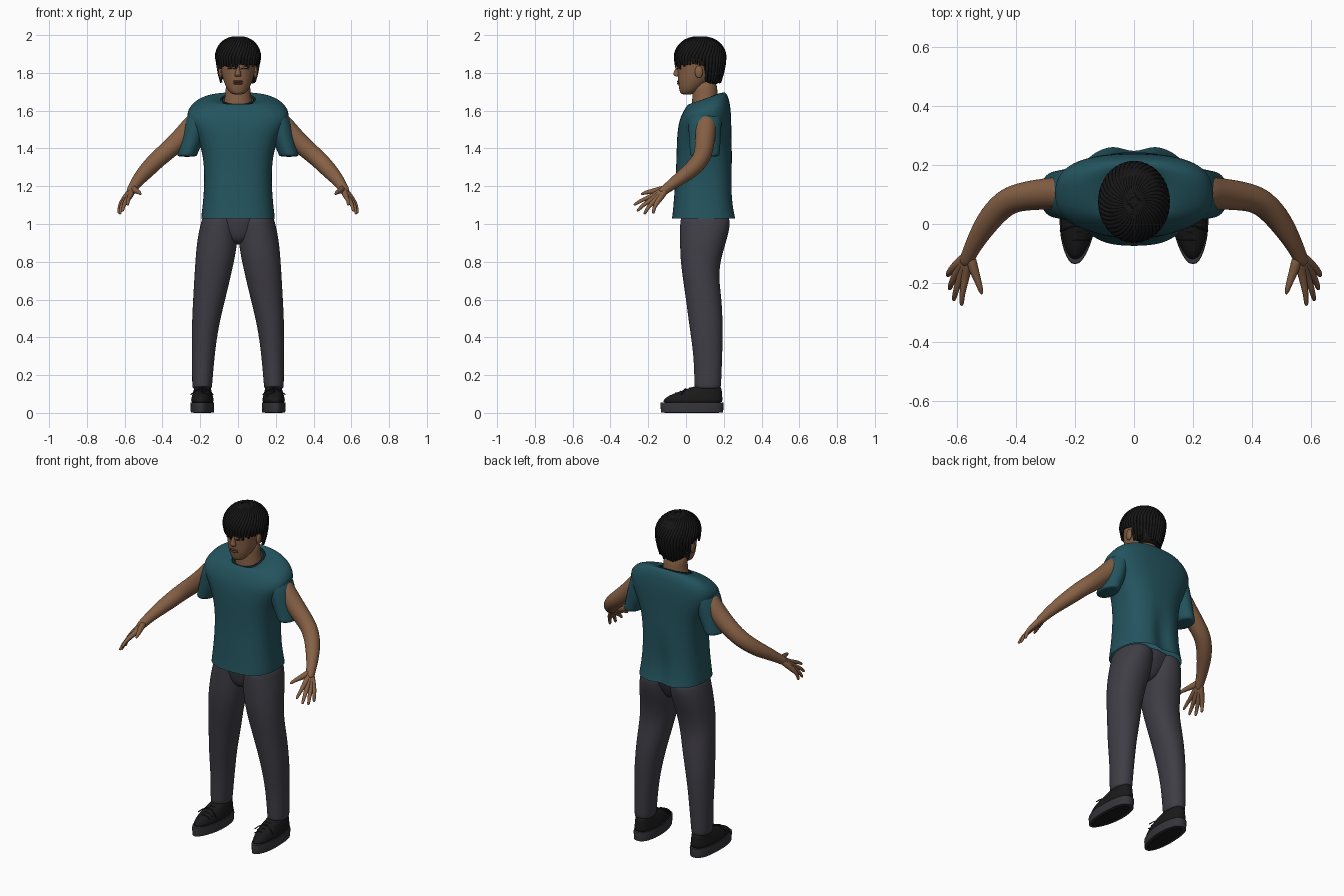
import bpy, bmesh, random
from math import sin, cos, pi, radians
from mathutils import Vector

random.seed(4)
cube = bpy.data.objects.get("Cube")
if cube:
    bpy.data.objects.remove(cube)


def material(name, r, g, b):
    m = bpy.data.materials.new(name)
    m.diffuse_color = (r, g, b, 1)
    m.use_nodes = True
    node = m.node_tree.nodes["Principled BSDF"]
    node.inputs["Base Color"].default_value = (r, g, b, 1)
    node.inputs["Roughness"].default_value = 0.8
    return m


SKIN = material("brown skin", .24, .118, .06)
LIP = material("lip brown", .15, .065, .04)
TEAL = material("teal cloth", .017, .088, .112)
TRIM = material("dark teal trim", .008, .02, .026)
GREY = material("charcoal cloth", .05, .047, .06)
SOLE = material("dark grey rubber", .036, .034, .04)
BLACK = material("black leather", .010, .010, .010)
HAIR = material("black hair", .008, .008, .008)


def finish(name, bm, mat, subdiv):
    bmesh.ops.recalc_face_normals(bm, faces=bm.faces)
    me = bpy.data.meshes.new(name)
    bm.to_mesh(me)
    bm.free()
    me.materials.append(mat)
    me.shade_smooth()
    ob = bpy.data.objects.new(name, me)
    bpy.context.collection.objects.link(ob)
    if subdiv:
        mod = ob.modifiers.new("Smooth", 'SUBSURF')
        mod.levels = mod.render_levels = subdiv
    else:
        me.set_sharp_from_angle(angle=radians(40))
    return ob


def skin_rings(name, rings, mat, subdiv, caps):
    """Bridge a list of equal point rings into one surface."""
    bm = bmesh.new()
    loops = [[bm.verts.new(p) for p in ring] for ring in rings]
    n = len(loops[0])
    for a, b in zip(loops, loops[1:]):
        for i in range(n):
            j = (i + 1) % n
            bm.faces.new((a[i], a[j], b[j], b[i]))
    if caps:
        bm.faces.new(loops[0])
        bm.faces.new(loops[-1])
    return finish(name, bm, mat, subdiv)


def power(v, p):
    return abs(v) ** p * (1 if v > 0 else -1)


def stack(name, rows, mat, side=1, square=2, subdiv=2, caps=True, sides=20, warp=None):
    """Horizontal superellipse rings; each row is z, x, y, half width, half depth."""
    rings = []
    for z, cx, cy, rx, ry in rows:
        ring = []
        for i in range(sides):
            a = 2 * pi * i / sides
            p = Vector((cx + rx * power(cos(a), 2 / square),
                        cy + ry * power(sin(a), 2 / square), z))
            if warp:
                warp(p)
            p.x *= side
            ring.append(p)
        rings.append(ring)
    return skin_rings(name, rings, mat, subdiv, caps)


def limb(name, path, mat, side=1, sides=12):
    """Round tube through points given as x, y, z, radius."""
    pts = [Vector((p[0] * side, p[1], p[2])) for p in path]
    rings = []
    for i, p in enumerate(pts):
        d = (pts[min(i + 1, len(pts) - 1)] - pts[max(i - 1, 0)]).normalized()
        u = d.cross(Vector((0, 1, .3))).normalized()
        v = d.cross(u)
        rings.append([p + path[i][3] * (u * cos(a) + v * sin(a))
                      for a in (2 * pi * k / sides for k in range(sides))])
    return skin_rings(name, rings, mat, 2, True)


def wires(name, paths, depth, mat, taper=None, closed=False):
    cu = bpy.data.curves.new(name, 'CURVE')
    cu.dimensions = '3D'
    cu.bevel_depth = depth
    cu.bevel_resolution = 1
    cu.use_fill_caps = True
    for path in paths:
        s = cu.splines.new('POLY')
        s.points.add(len(path) - 1)
        s.use_cyclic_u = closed
        s.use_smooth = True
        for i, p in enumerate(path):
            s.points[i].co = (*p, 1)
            s.points[i].radius = taper(i / (len(path) - 1)) if taper else 1
    cu.materials.append(mat)
    ob = bpy.data.objects.new(name, cu)
    bpy.context.collection.objects.link(ob)


def ball(name, centre, size, mat):
    bm = bmesh.new()
    bmesh.ops.create_uvsphere(bm, u_segments=16, v_segments=10, radius=1)
    bmesh.ops.scale(bm, vec=size, verts=bm.verts)
    bmesh.ops.translate(bm, vec=centre, verts=bm.verts)
    finish(name, bm, mat, 0)


# Shirt: tilted neckline above, centre crease at the back below
def shirt_warp(p):
    p.z += .35 * (p.y - .1) * min(1, max(0, (p.z - 1.5) / .16))
    if p.z < 1.2 and p.y > .2 and abs(p.x) < .02:
        p.y -= .03


stack("shirt_body", [
    (1.03, 0, .097, .196, .172), (1.06, 0, .095, .193, .166), (1.15, 0, .092, .182, .155),
    (1.3, 0, .097, .177, .149), (1.42, 0, .096, .198, .146), (1.5, 0, .098, .24, .143),
    (1.57, 0, .102, .278, .137), (1.62, 0, .106, .258, .125), (1.655, 0, .108, .205, .107),
    (1.667, 0, .106, .14, .09), (1.658, 0, .1, .09, .078)],
    TEAL, square=2.6, caps=False, sides=28, warp=shirt_warp)
wires("collar", [[(.088 * cos(a), .103 + .078 * sin(a), 1.657 + .03 * sin(a))
                  for a in (2 * pi * k / 32 for k in range(32))]], .007, TRIM, closed=True)

# Trousers seat
stack("trouser_seat", [(.89, 0, .085, .04, .07), (.94, 0, .085, .11, .1),
                       (1.0, 0, .095, .17, .12), (1.07, 0, .095, .18, .135)], GREY)


# Shoe outline narrows toward the toe
def shoe_warp(p):
    toe = max(0, .05 - p.y) / .19
    p.x = .188 + (p.x - .188) * (1 - .35 * toe * toe) + .012 * toe


for side, label in ((1, "left"), (-1, "right")):
    # Sleeve and bare arm
    stack(label + "_sleeve", [
        (1.355, .27, .1, .053, .078), (1.37, .269, .1, .054, .079), (1.45, .24, .1, .062, .085),
        (1.54, .22, .1, .067, .09), (1.61, .2, .105, .05, .08)], TEAL, side)
    limb(label + "_arm", [
        (.2, .105, 1.56, .06), (.25, .105, 1.51, .057), (.3, .102, 1.455, .054),
        (.37, .095, 1.39, .05), (.43, .08, 1.34, .047), (.485, .025, 1.282, .044),
        (.53, -.045, 1.232, .034), (.558, -.1, 1.19, .026), (.575, -.14, 1.16, .024)], SKIN, side, 16)
    # Fingers run from the wrist through the knuckles, so they also form the palm
    wrist = Vector((.557, -.1, 1.19))
    hand = {"index": ((.572, -.185, 1.143), (.585, -.277, 1.1)),
            "middle": ((.588, -.182, 1.127), (.612, -.26, 1.068)),
            "ring": ((.604, -.17, 1.117), (.626, -.222, 1.052)),
            "little": ((.616, -.152, 1.115), (.632, -.175, 1.055))}
    for finger, (knuckle, tip) in hand.items():
        k, t = Vector(knuckle), Vector(tip)
        mid = k.lerp(t, .5) + Vector((.004, -.004, .006))
        radii = (.019, .019, .015, .011, .009, .005)
        line = (wrist, wrist.lerp(k, .5), k, mid, k.lerp(t, .9), t)
        limb(f"{label}_{finger}_finger", [(*p, r) for p, r in zip(line, radii)], SKIN, side, 8)
    limb(label + "_thumb", [(*wrist, .02), (.545, -.15, 1.178, .019), (.532, -.185, 1.172, .014),
                            (.522, -.215, 1.166, .011), (.515, -.24, 1.157, .006)], SKIN, side, 8)

    # Trouser leg
    stack(label + "_trouser_leg", [
        (.125, .19, .115, .052, .07), (.14, .19, .115, .053, .071), (.3, .184, .117, .06, .076),
        (.45, .175, .107, .071, .089), (.6, .153, .095, .086, .096), (.72, .135, .077, .097, .096),
        (.82, .121, .077, .105, .109), (.92, .108, .093, .109, .126), (1.0, .1, .102, .099, .135),
        (1.06, .095, .1, .09, .13)], GREY, side, square=2.15)

    # Shoe: tread plate, rubber sole, leather upper
    shape = dict(side=side, square=2.5, warp=shoe_warp, sides=32)
    stack(label + "_shoe_tread", [(0, .188, .03, .045, .145), (.006, .188, .03, .045, .145)],
          BLACK, subdiv=0, **shape)
    stack(label + "_shoe_sole", [(.003, .188, .032, .061, .164), (.045, .188, .032, .063, .168),
                                 (.055, .188, .032, .061, .166)], SOLE, subdiv=0, **shape)
    stack(label + "_shoe_upper", [
        (.045, .188, .032, .06, .163), (.07, .188, .037, .06, .157), (.092, .188, .05, .055, .142),
        (.11, .188, .073, .05, .118), (.128, .188, .1, .044, .088), (.145, .188, .115, .038, .068)],
        BLACK, subdiv=1, **shape)
    laces = []
    for k in range(4):
        y, z = -.055 + .025 * k, .106 + .009 * k
        laces.append([(side * (.19 + .04 * s), y, z - .018 * s * s) for s in (-1, -.5, 0, .5, 1)])
    for s in (-1, 1):
        laces.append([(side * (.19 + s * d), .0 - d * .4, .128 - d * d * 9) for d in (0, .02, .04, .06)])
    wires(label + "_laces", laces, .003, BLACK)

    # Ear, eye line and brow
    ball(label + "_ear", (side * .092, .068, 1.805), (.011, .021, .033), SKIN)
    ball(label + "_eyelid", (side * .036, -.03, 1.829), (.017, .012, .009), SKIN)
    for part, z, depth, mat in (("lash", 1.825, .0025, HAIR), ("brow", 1.85, .004, HAIR)):
        wires(f"{label}_{part}", [[(side * (.036 + .019 * s), -.041 + .011 * s + .004 * s * s,
                                    z - .004 * s * s) for s in (-1, -.5, 0, .5, 1)]], depth, mat)

# Neck, head, nose and lips
stack("neck", [(1.56, 0, .105, .085, .075), (1.64, 0, .102, .077, .071),
               (1.69, 0, .1, .067, .067), (1.77, 0, .1, .065, .065)], SKIN)
stack("head", [
    (1.685, 0, .005, .025, .027), (1.695, 0, .012, .043, .044), (1.72, 0, .025, .062, .063),
    (1.755, 0, .043, .077, .087), (1.8, 0, .06, .089, .105), (1.86, 0, .07, .097, .12),
    (1.92, 0, .073, .093, .118), (1.97, 0, .075, .06, .08)], SKIN)
stack("nose", [(1.85, 0, -.038, .008, .008), (1.825, 0, -.042, .009, .013),
               (1.8, 0, -.047, .014, .021), (1.787, 0, -.046, .02, .021),
               (1.779, 0, -.04, .015, .012)], SKIN, sides=12)
for lip, z in (("upper", 1.755), ("lower", 1.744)):
    ball(lip + "_lip", (0, -.037, z), (.026, .011, .006), LIP)

# Hair: scalp cap, nape mass and twisted locks falling from the crown
stack("hair_cap", [(1.885, 0, .075, .108, .125), (1.92, 0, .075, .112, .129),
                   (1.955, 0, .077, .097, .113), (1.98, 0, .08, .066, .077),
                   (1.992, 0, .085, .025, .03)], HAIR)
stack("hair_nape", [(1.735, 0, .135, .06, .042), (1.78, 0, .132, .084, .056),
                    (1.84, 0, .125, .103, .075), (1.91, 0, .1, .108, .1)], HAIR)


def lock(angle):
    front = -sin(angle)
    end = 1.832 if front > .3 else 1.848 if front > -.15 else 1.757
    end += random.uniform(-.014, .014)
    pts = []
    for k in range(9):
        t = k / 8
        a, polar = angle + .6 * (1 - t), .12 + (pi / 2 - .12) * t
        pts.append((.113 * sin(polar) * cos(a), .075 + .13 * sin(polar) * sin(a),
                    1.885 + .105 * cos(polar)))
    x, y, z = pts[-1]
    for t in (.3, .65, 1):
        tuck = 1 - (.18 if front < -.15 else .04) * t * t
        pts.append((x * tuck, .075 + (y - .075) * tuck, z + (end - z) * t))
    return pts


locks = [lock(2 * pi * k / 42) for k in range(42)]
wires("hair_locks", locks, .0105, HAIR, taper=lambda t: min(1, .5 + 2 * t) * (1 if t < .75 else 2.2 - 1.6 * t))
